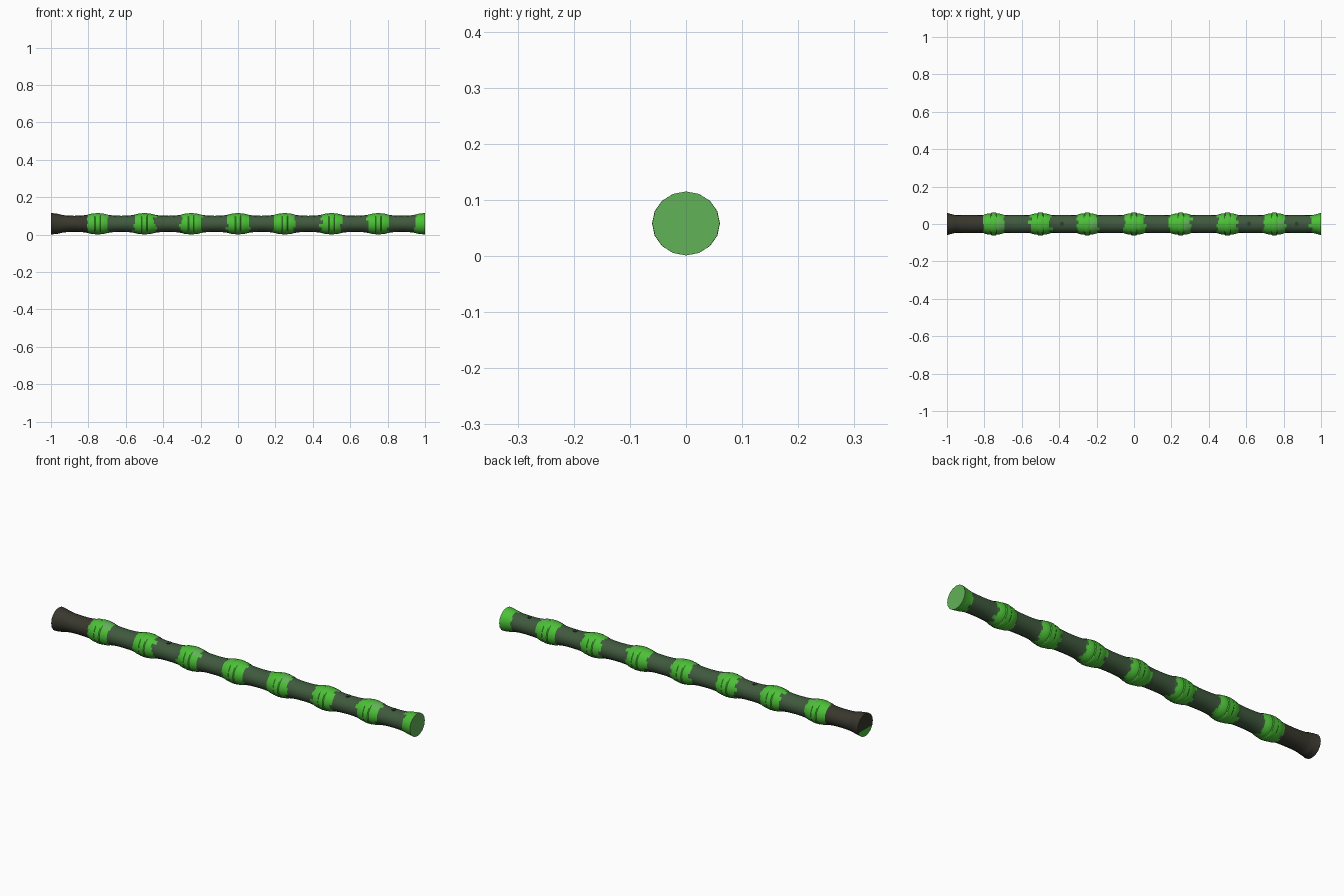
import bpy, bmesh, math, random

if "Cube" in bpy.data.objects:
    bpy.data.objects.remove(bpy.data.objects["Cube"])

random.seed(4)
SIDES = 16
ZC = 0.058


def mat(name, rgb):
    m = bpy.data.materials.new(name)
    lin = [((c / 255 + 0.055) / 1.055) ** 2.4 for c in rgb]
    m.diffuse_color = (*lin, 1)
    m.use_nodes = True
    m.node_tree.nodes["Principled BSDF"].inputs["Base Color"].default_value = m.diffuse_color
    return m


mats = [mat("bright_green", (76, 192, 55)),
        mat("dark_green", (64, 90, 62)),
        mat("charcoal_olive", (56, 56, 46)),
        mat("pale_green", (98, 178, 88)),
        mat("spot_green", (48, 62, 47))]
BRIGHT, DARK, OLIVE, PALE, SPOT = range(5)

# half of one joint-to-joint segment: distance from joint, half width y, half height z
profile = [(0.0, 0.0605, 0.057), (0.012, 0.0605, 0.057), (0.016, 0.057, 0.055),
           (0.022, 0.0575, 0.0555), (0.034, 0.055, 0.054), (0.046, 0.052, 0.051),
           (0.052, 0.0495, 0.049), (0.058, 0.0485, 0.048), (0.066, 0.048, 0.0465),
           (0.09, 0.048, 0.044), (0.125, 0.048, 0.043)]

# stations along the stalk (joints every 0.25)
stations = {}
for k in range(9):
    node = -1 + 0.25 * k
    end = k in (0, 8)
    for d, ry, rz in profile:
        if end:                       # flared ends without the raised ring
            t = max(0.0, 1 - d / 0.05)
            ry = 0.048 + 0.012 * t ** 1.5
        for s in (-1, 1):
            x = round(node + s * d, 4)
            if -1 <= x <= 1:
                stations[x] = (ry, rz)
xs = sorted(stations)

# bamboo stalk: loft of the rings
bm = bmesh.new()
rings = []
for x in xs:
    ry, rz = stations[x]
    rings.append([bm.verts.new((x, ry * math.sin(2 * math.pi * i / SIDES),
                                ZC + rz * math.cos(2 * math.pi * i / SIDES)))
                  for i in range(SIDES)])

edge = {(k, i, s): random.uniform(0.046, 0.064)
        for k in range(9) for i in range(SIDES) for s in (-1, 1)}
for j in range(len(xs) - 1):
    xm = (xs[j] + xs[j + 1]) / 2
    k = round((xm + 1) / 0.25)
    dx = xm - (-1 + 0.25 * k)
    for i in range(SIDES):
        n = (i + 1) % SIDES
        f = bm.faces.new((rings[j][i], rings[j][n], rings[j + 1][n], rings[j + 1][i]))
        # colour by distance from the nearest joint
        near = abs(dx) < edge[(k, i, 1 if dx > 0 else -1)]
        if xm < -0.81:
            f.material_index = OLIVE
        elif near:
            f.material_index = BRIGHT
            if 0.018 < dx < 0.05 and k % 2 and i in (0, 14, 15):
                f.material_index = PALE
        else:
            f.material_index = DARK

# end caps: dark left end with a green lower part, pale right end
right = bm.faces.new(rings[-1])
right.material_index = PALE
for i in range(SIDES // 2):
    a, b = rings[0][i], rings[0][(i + 1) % SIDES]
    c, d = rings[0][-i - 1], rings[0][-i % SIDES]
    quad = list(dict.fromkeys((a, b, c, d)))
    f = bm.faces.new(quad)
    f.material_index = BRIGHT if i >= 5 else OLIVE
bmesh.ops.recalc_face_normals(bm, faces=bm.faces)

me = bpy.data.meshes.new("bamboo_stalk")
bm.to_mesh(me)
bm.free()
for m in mats:
    me.materials.append(m)
stalk = bpy.data.objects.new("bamboo_stalk", me)
bpy.context.collection.objects.link(stalk)
bpy.context.view_layer.objects.active = stalk
stalk.select_set(True)
bpy.ops.object.shade_smooth_by_angle(angle=math.radians(30))

# small dark blemishes on the top side, thin plates
for n, x in enumerate((-0.385, 0.615, 0.87)):
    bpy.ops.mesh.primitive_cylinder_add(vertices=8, radius=0.013, depth=0.004,
                                        location=(x, 0, ZC + 0.0425))
    o = bpy.context.object
    o.name = f"blemish_{n + 1}"
    o.scale = (0.8, 1, 1)
    o.data.materials.append(mats[SPOT])
